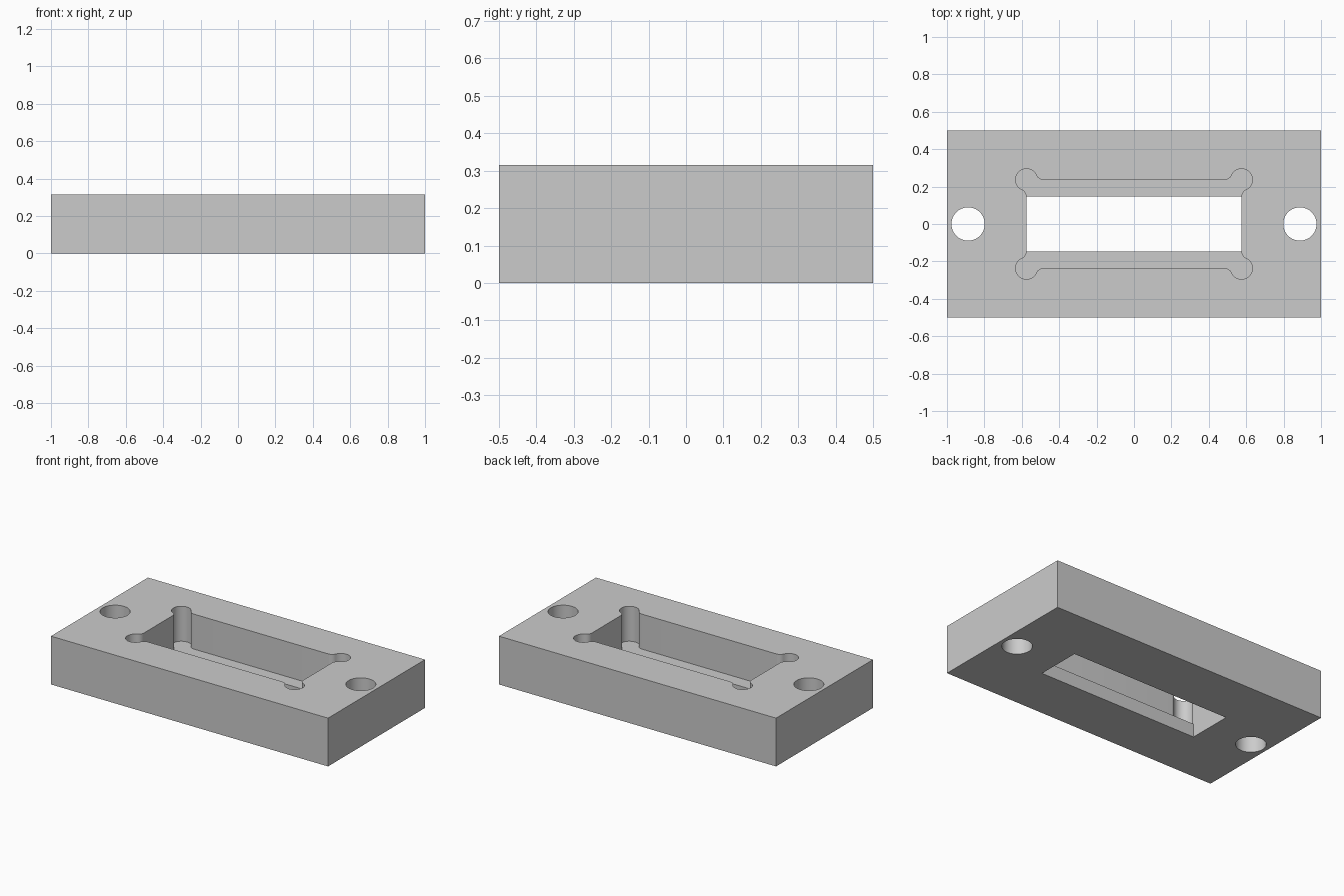
import bpy
import bmesh
from math import atan2, cos, pi, sin, sqrt

if "Cube" in bpy.data.objects:
    bpy.data.objects.remove(bpy.data.objects["Cube"], do_unlink=True)

HEIGHT, LEDGE = 0.315, 0.087
POCKET_X, POCKET_Y = 0.575, 0.237
RELIEF, FILLET = 0.058, 0.04

grey = bpy.data.materials.new("plain grey")
grey.use_nodes = True
colour = (0.6, 0.6, 0.6, 1)
grey.diffuse_color = colour
grey.node_tree.nodes["Principled BSDF"].inputs["Base Color"].default_value = colour


def prism(name, outline, z0, z1):
    """Extrude a counter-clockwise outline between two heights."""
    bm = bmesh.new()
    face = bm.faces.new([bm.verts.new((x, y, z0)) for x, y in outline])
    top = bmesh.ops.extrude_face_region(bm, geom=[face])["geom"]
    moved = [v for v in top if isinstance(v, bmesh.types.BMVert)]
    bmesh.ops.translate(bm, verts=moved, vec=(0, 0, z1 - z0))
    bmesh.ops.recalc_face_normals(bm, faces=bm.faces)
    mesh = bpy.data.meshes.new(name)
    bm.to_mesh(mesh)
    bm.free()
    mesh.materials.append(grey)
    obj = bpy.data.objects.new(name, mesh)
    bpy.context.collection.objects.link(obj)
    return obj


def rectangle(x, y):
    return [(-x, -y), (x, -y), (x, y), (-x, y)]


def arc(cx, cy, r, start, end, n):
    angles = [start + (end - start) * i / n for i in range(n + 1)]
    return [(cx + r * cos(a), cy + r * sin(a)) for a in angles]


def pocket_outline():
    """Rectangle with a round relief and blend fillets at each corner."""
    d = sqrt((RELIEF + FILLET) ** 2 - FILLET ** 2)
    t = atan2(d, FILLET)
    corner = arc(POCKET_X + FILLET, POCKET_Y - d, FILLET, pi, pi - t, 10)
    corner += arc(POCKET_X, POCKET_Y, RELIEF, -t, pi / 2 + t, 36)[1:]
    corner += arc(POCKET_X - d, POCKET_Y + FILLET, FILLET, t - pi / 2, -pi / 2, 10)[1:]
    half = corner + [(-x, y) for x, y in reversed(corner)]
    return half + [(-x, -y) for x, y in half]


# Plate and the shapes removed from it
block = prism("mounting_block", rectangle(1, 0.5), 0, HEIGHT)
cutters = [
    prism("pocket_cutter", pocket_outline(), LEDGE, HEIGHT + 0.1),
    prism("slot_cutter", rectangle(POCKET_X, 0.147), -0.1, LEDGE + 0.1),
]
for side, x in (("left", 0.887), ("right", -0.887)):
    hole = arc(x, 0, 0.089, 0, 2 * pi, 64)[:-1]
    cutters.append(prism(side + "_hole_cutter", hole, -0.1, HEIGHT + 0.1))

for cutter in cutters:
    cutter.hide_render = True
    mod = block.modifiers.new(cutter.name, "BOOLEAN")
    mod.operation = "DIFFERENCE"
    mod.solver = "EXACT"
    mod.object = cutter

# Bake the cuts and drop the cutters
graph = bpy.context.evaluated_depsgraph_get()
block.data = bpy.data.meshes.new_from_object(block.evaluated_get(graph))
block.modifiers.clear()
for cutter in cutters:
    bpy.data.objects.remove(cutter, do_unlink=True)

bpy.ops.object.select_all(action="DESELECT")
block.select_set(True)
bpy.context.view_layer.objects.active = block
bpy.ops.object.shade_smooth_by_angle()
